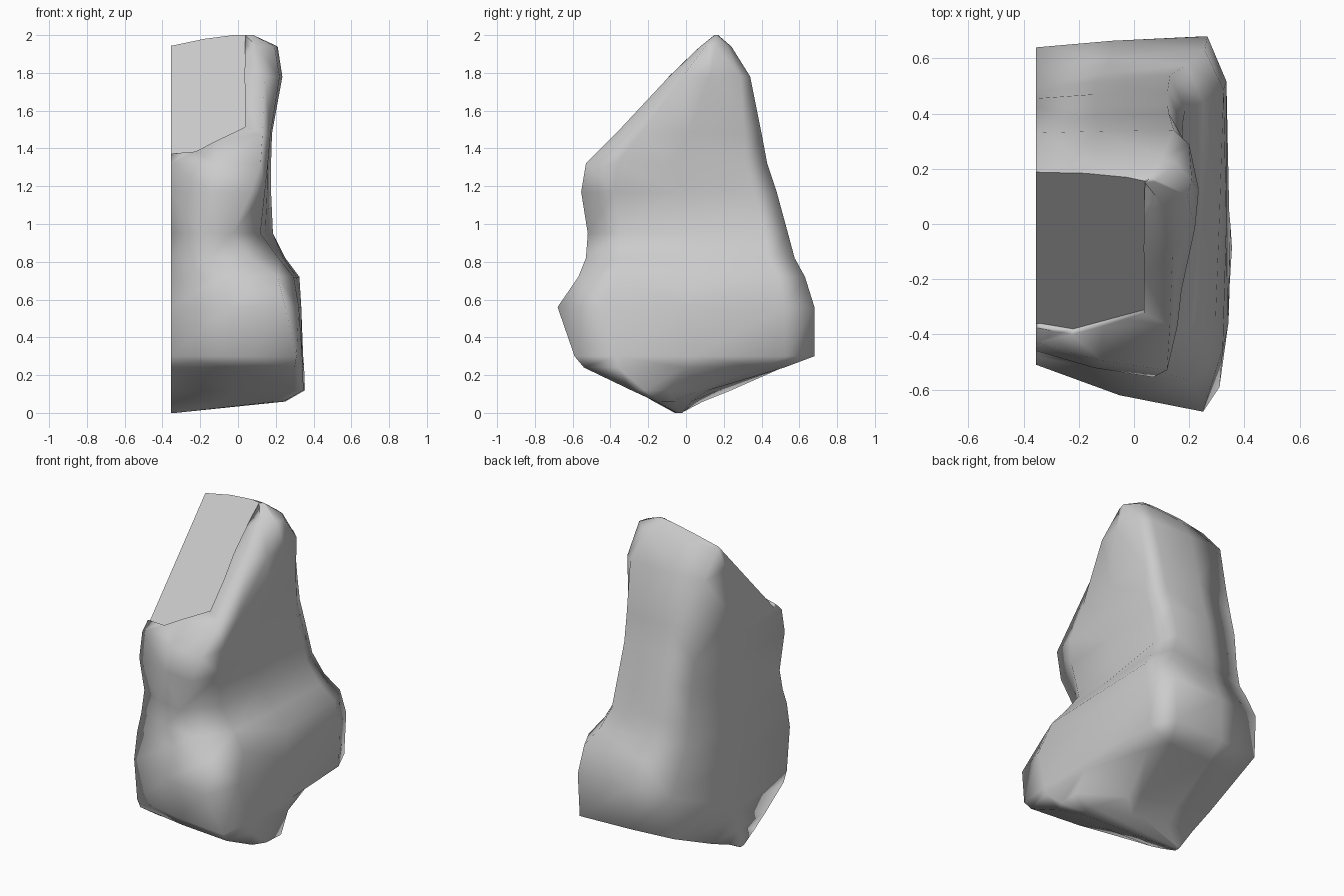
import bpy
import bmesh
from mathutils import Vector

default_cube = bpy.data.objects.get("Cube")
if default_cube:
    bpy.data.objects.remove(default_cube, do_unlink=True)

LEFT = -0.355
CUT_ORIGIN = Vector((0.04, 0.155, 2))
CUT_NORMAL = Vector((-0.233, -1.075, 1)).normalized()

# One stone grey for the whole rock
stone = bpy.data.materials.new("stone_grey")
stone.use_nodes = True
grey = (0.6, 0.6, 0.6, 1)
stone.diffuse_color = grey
stone.node_tree.nodes["Principled BSDF"].inputs["Base Color"].default_value = grey


def mix(a, b, factor):
    return a + (b - a) * factor


def make_object(name, bm):
    bmesh.ops.recalc_face_normals(bm, faces=bm.faces)
    mesh = bpy.data.meshes.new(name)
    bm.to_mesh(mesh)
    bm.free()
    obj = bpy.data.objects.new(name, mesh)
    bpy.context.collection.objects.link(obj)
    return obj


def cross_section(bm, level):
    """One horizontal ring: flat left side, rounded right side."""
    z, left_front, front, x_front, x_mid, x_back, back, left_back = level
    depth = back - front
    outline = [
        (LEFT, left_front),
        (mix(LEFT, x_front, 0.5), mix(left_front, front, 0.65)),
        (x_front, front),
        (mix(x_front, x_mid, 0.85), front + 0.17 * depth),
        (x_mid, mix(front, back, 0.5)),
        (x_back, back - 0.12 * depth),
        (mix(x_back, LEFT, 0.1), back),
        (mix(x_back, LEFT, 0.6), mix(back, left_back, 0.4)),
        (LEFT, left_back),
        (LEFT, mix(left_front, left_back, 0.5)),
    ]
    return [bm.verts.new((x, y, z)) for x, y in outline]


# Height, left front y, front y, front x, middle x, back x, back y, left back y
levels = [
    (0, -.06, -.05, -.34, -.33, -.33, -.02, -.03),
    (.06, -.17, -.16, .2, .25, .02, .03, .09),
    (.12, -.27, -.29, .3, .355, .1, .12, .24),
    (.24, -.45, -.54, .3, .35, .23, .52, .5),
    (.3, -.48, -.59, .31, .345, .32, .68, .63),
    (.56, -.51, -.68, .25, .335, .335, .68, .64),
    (.72, -.48, -.57, .21, .31, .325, .63, .56),
    (.82, -.44, -.53, .07, .24, .25, .575, .5),
    (.95, -.41, -.52, -.03, .145, .185, .54, .475),
    (1.17, -.46, -.555, .07, .155, .175, .48, .455),
    (1.32, -.43, -.53, .12, .165, .175, .43, .42),
    (1.48, -.26, -.37, .13, .18, .18, .4, .385),
    (1.78, -.1, -.09, .14, .235, .2, .34, .33),
    (1.94, .1, .075, .1, .21, .15, .24, .19),
    (2, .13, .15, .04, .08, .06, .17, .16),
]

# Rock body lofted through the rings
bm = bmesh.new()
rings = [cross_section(bm, level) for level in levels]
for low, high in zip(rings, rings[1:]):
    for i in range(len(low)):
        j = (i + 1) % len(low)
        bm.faces.new((low[i], low[j], high[j], high[i]))
bm.faces.new(rings[0])
bm.faces.new(rings[-1])
bmesh.ops.triangulate(bm, faces=bm.faces)
rock = make_object("rock", bm)
rock.data.materials.append(stone)

# Sloping flat cut at the top front
bm = bmesh.new()
base = []
for x, y in [(.04, -.31), (-.22, -.38), (-.34, -.36), (-.6, -.36), (-.6, .5), (.04, .5)]:
    offset = Vector((x, y, 2)) - CUT_ORIGIN
    z = 2 - offset.dot(CUT_NORMAL) / CUT_NORMAL.z
    base.append(bm.verts.new((x, y, z)))
face = bm.faces.new(base)
block = bmesh.ops.extrude_face_region(bm, geom=[face])["geom"]
bmesh.ops.translate(bm, vec=CUT_NORMAL * 0.5,
                    verts=[v for v in block if isinstance(v, bmesh.types.BMVert)])
cutter = make_object("slope_cutter", bm)
cutter.hide_render = True

bpy.context.view_layer.objects.active = rock
cut = rock.modifiers.new("slope_cut", "BOOLEAN")
cut.object = cutter
cut.operation = "DIFFERENCE"
cut.solver = "EXACT"
bpy.ops.object.modifier_apply(modifier=cut.name)
bpy.data.objects.remove(cutter, do_unlink=True)

# Smooth stone with a crisp rim around the cut
bm = bmesh.new()
bm.from_mesh(rock.data)
for face in bm.faces:
    face.smooth = True
    on_cut = abs((face.calc_center_median() - CUT_ORIGIN).dot(CUT_NORMAL)) < 0.002
    if on_cut and face.normal.dot(CUT_NORMAL) > 0.99:
        face.smooth = False
        for edge in face.edges:
            edge.smooth = False
bm.to_mesh(rock.data)
bm.free()
weighted = rock.modifiers.new("weighted_normals", "WEIGHTED_NORMAL")
weighted.keep_sharp = True
